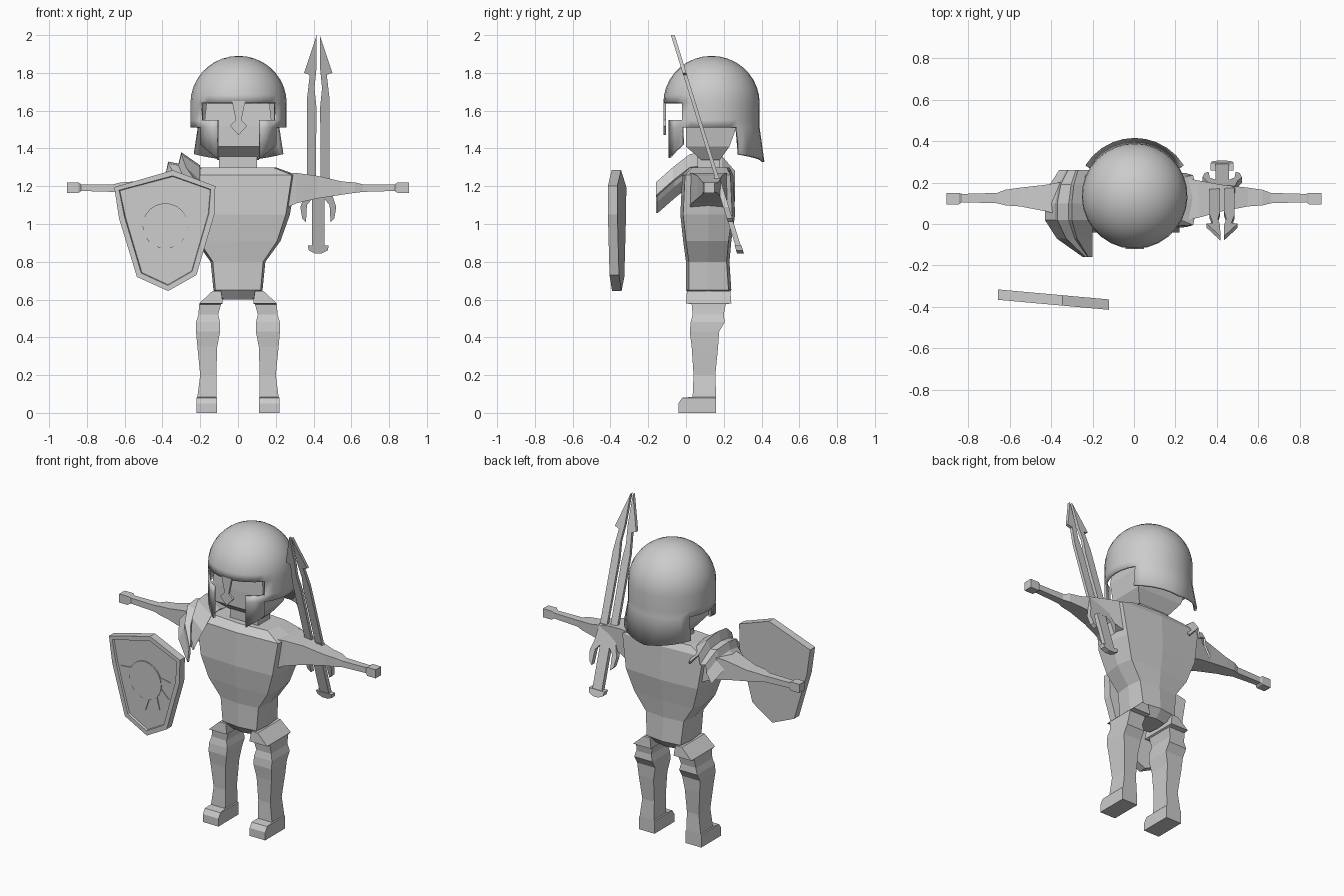
import bpy, bmesh
from math import sin, cos, pi, radians
from mathutils import Vector

if "Cube" in bpy.data.objects:
    bpy.data.objects.remove(bpy.data.objects["Cube"])

GREY = (0.6, 0.6, 0.6, 1)
grey = bpy.data.materials.new("plain grey")
grey.use_nodes = True
grey.diffuse_color = GREY
grey.node_tree.nodes["Principled BSDF"].inputs["Base Color"].default_value = GREY


def finish(name, bm):
    bmesh.ops.recalc_face_normals(bm, faces=bm.faces)
    mesh = bpy.data.meshes.new(name)
    bm.to_mesh(mesh)
    bm.free()
    mesh.materials.append(grey)
    obj = bpy.data.objects.new(name, mesh)
    bpy.context.collection.objects.link(obj)
    return obj


def loft(name, rings, closed=True):
    """Skin a row of point rings; closed rings get end caps."""
    bm = bmesh.new()
    rows = [[bm.verts.new(p) for p in ring] for ring in rings]
    n = len(rows[0])
    for a, b in zip(rows, rows[1:]):
        for i in range(n if closed else n - 1):
            j = (i + 1) % n
            bm.faces.new((a[i], a[j], b[j], b[i]))
    if closed:
        bm.faces.new(rows[0])
        bm.faces.new(rows[-1])
    return finish(name, bm)


def prism(name, outline, d0, d1, place):
    return loft(name, [[place(u, v, d) for u, v in outline] for d in (d0, d1)])


def box_ring(z, x0, x1, y0, y1):
    return [(x0, y0, z), (x1, y0, z), (x1, y1, z), (x0, y1, z)]


def mirrored(rings):
    return [[(-x, y, z) for x, y, z in ring] for ring in rings]


# Torso: tapered trunk with a slight ridge down chest and back
def torso_ring(z, w, yf, yb):
    f = w * 0.92
    return [(-f, yf + 0.015, z), (0, yf, z), (f, yf + 0.015, z), (w, 0.12, z),
            (f, yb - 0.015, z), (0, yb, z), (-f, yb - 0.015, z), (-w, 0.12, z)]


loft("torso", [torso_ring(*r) for r in (
    (0.6, 0.08, 0.04, 0.2), (0.65, 0.13, 0, 0.24), (0.8, 0.145, 0, 0.23),
    (0.91, 0.225, -0.015, 0.24), (1.05, 0.275, -0.03, 0.26),
    (1.26, 0.31, -0.02, 0.25), (1.3, 0.2, 0.02, 0.23))])
loft("neck", [box_ring(z, -0.1, 0.1, 0.06, 0.18) for z in (1.25, 1.38)])
loft("head", [box_ring(*r) for r in (
    (1.34, -0.11, 0.11, 0.08, 0.18), (1.41, -0.16, 0.16, 0, 0.23),
    (1.52, -0.18, 0.18, 0, 0.27), (1.7, -0.16, 0.16, 0.01, 0.27))])

# Legs, feet and arms, built for one side and repeated for the other
leg = [box_ring(*r) for r in (
    (0, 0.11, 0.22, -0.04, 0.16), (0.05, 0.11, 0.22, -0.04, 0.16),
    (0.08, 0.11, 0.22, -0.02, 0.16), (0.085, 0.115, 0.215, 0.035, 0.16),
    (0.2, 0.115, 0.2, 0.04, 0.155), (0.35, 0.11, 0.215, 0.03, 0.17),
    (0.43, 0.095, 0.222, 0.02, 0.175), (0.48, 0.095, 0.222, 0.025, 0.205),
    (0.52, 0.105, 0.21, 0.035, 0.2), (0.575, 0.09, 0.205, 0.03, 0.21),
    (0.58, 0.08, 0.205, 0, 0.24), (0.645, 0.09, 0.135, 0.005, 0.235))]


def arm_ring(x, y0, y1, z0, z1):
    return [(x, y0, z0), (x, y1, z0), (x, y1, z1), (x, y0, z1)]


arm = [arm_ring(*r) for r in (
    (0.2, 0.01, 0.23, 1.06, 1.27), (0.31, 0.03, 0.21, 1.11, 1.27),
    (0.42, 0.06, 0.19, 1.135, 1.255), (0.55, 0.085, 0.175, 1.155, 1.225),
    (0.62, 0.09, 0.165, 1.165, 1.22), (0.66, 0.1, 0.15, 1.17, 1.21),
    (0.83, 0.105, 0.145, 1.175, 1.21), (0.845, 0.095, 0.15, 1.165, 1.22),
    (0.905, 0.095, 0.15, 1.165, 1.22))]
for part, rings in (("leg", leg), ("arm", arm)):
    loft("left_" + part, rings)
    loft("right_" + part, mirrored(rings))

# Helmet: domed shell with eye slots, cheek guards and a flared neck guard
half = [0, 14, 27, 40, 52, 64, 76, 88, 100, 111, 122, 134, 146, 158, 169, 180]
angles = half + [-a for a in half[-2:0:-1]]
levels = [(1.35, 1), (1.51, 1), (1.55, 1), (1.64, 1)]
levels += [(1.64 + 0.25 * sin(radians(a)), cos(radians(a))) for a in range(10, 90, 10)]
bm = bmesh.new()
grid = []
for row, (z, scale) in enumerate(levels):
    ring = []
    for a in angles:
        b, r, h = abs(a), 0.255 * scale, z
        if row == 0:
            if b < 100:
                h += 0.07 * min(max((b - 27) / 25, 0), 1)
            else:
                h += 0.02 - 0.04 * (b - 122) / 58
                r += 0.025
        t = radians(a)
        ring.append(bm.verts.new((r * sin(t) + 0.003, 0.135 - r * cos(t), h)))
    grid.append(ring)
for row in range(len(grid) - 1):
    for i in range(len(angles)):
        j = (i + 1) % len(angles)
        mid = abs(angles[i] + angles[j]) / 2 if angles[i] * angles[j] >= 0 else 175
        if j == 0:
            mid = 7
        keep = (27 < mid < 52 or mid > 122, mid > 27, mid > 52)
        if row > 2 or keep[row]:
            bm.faces.new((grid[row][i], grid[row][j], grid[row + 1][j], grid[row + 1][i]))
crown = bm.verts.new((0.003, 0.135, 1.89))
for i in range(len(angles)):
    bm.faces.new((grid[-1][i], grid[-1][(i + 1) % len(angles)], crown))
bmesh.ops.delete(bm, geom=[v for v in bm.verts if not v.link_faces], context="VERTS")
helmet = finish("helmet", bm)
shell = helmet.modifiers.new("shell", "SOLIDIFY")
shell.thickness = 0.015
bpy.context.view_layer.objects.active = helmet
helmet.select_set(True)
bpy.ops.object.shade_smooth_by_angle(angle=radians(35))
nose = [(0.035, 1.65), (0.015, 1.55), (0.045, 1.52), (0, 1.47),
        (-0.045, 1.52), (-0.015, 1.55), (-0.035, 1.65)]
prism("nose_guard", nose, -0.12, -0.105, lambda u, v, d: (u + 0.003, d, v))

# Shoulder guard: ridged overlapping plates drooping to a point in front
ridges = [(-0.2, 1.31), (-0.3, 1.38), (-0.315, 1.32), (-0.37, 1.33),
          (-0.38, 1.28), (-0.43, 1.22)]
sections = [(0.26, 0.7, -0.1), (0.19, 0.9, -0.02), (0.1, 1, 0), (0.02, 1, -0.01),
            (-0.07, 0.75, -0.08), (-0.16, 0.2, -0.16)]
guard = loft("shoulder_guard", [[(-0.2 + (x + 0.2) * s, y, z + drop) for x, z in ridges]
                                for y, s, drop in sections], closed=False)
guard.modifiers.new("thickness", "SOLIDIFY").thickness = 0.012


# Shield: angled slab with a raised rim and a sun emblem
def on_shield(u, v, d):
    return (-0.385 + u, -0.365 - 0.09 * u + d, v)


outline = [(0.04, 1.285), (0.265, 1.2), (0.26, 1.05), (0.165, 0.73), (0.015, 0.645),
           (-0.15, 0.72), (-0.245, 1.03), (-0.27, 1.195)]
shield = prism("shield", outline, -0.025, 0.025, on_shield)
bm = bmesh.new()
bm.from_mesh(shield.data)
face = min(bm.faces, key=lambda f: f.normal.y)
bmesh.ops.inset_region(bm, faces=[face], thickness=0.03)
bmesh.ops.inset_region(bm, faces=[face], thickness=0.004, depth=-0.012)
bm.to_mesh(shield.data)
bm.free()


def sun_point(angle, r):
    return (r * sin(angle), 0.99 - r * cos(angle))


disc = [sun_point(2 * pi * i / 24, 0.12) for i in range(24)]
prism("sun_disc", disc, -0.021, -0.012, on_shield)
for k in range(-3, 4):
    a = radians(34 * k)
    ray = [sun_point(a - 0.24, 0.115), sun_point(a, 0.19), sun_point(a + 0.24, 0.115)]
    prism("sun_ray", ray, -0.018, -0.012, on_shield)


# Sword: split blade, hooked guard, grip and pommel, leaning forward
def on_sword(u, v, d):
    return (0.425 + u, -0.07 + (2 - v) * 0.31 + d, v)


blade = [(0.008, 2), (0.075, 1.8), (0.045, 1.79), (0.06, 1.66), (0.06, 1.24),
         (0.012, 1.24), (0.01, 1.62), (0.02, 1.72), (0.01, 1.82)]
hook = [(0, 1.25), (0.06, 1.25), (0.075, 1.15), (0.095, 1.09), (0.085, 1.03),
        (0.065, 1.01), (0.06, 1.1), (0.035, 1.13), (0, 1.13)]
for side, s in (("left", 1), ("right", -1)):
    prism(side + "_blade", [(s * u, v) for u, v in blade], -0.01, 0.01, on_sword)
    prism(side + "_sword_guard", [(s * u, v) for u, v in hook], -0.015, 0.015, on_sword)
grip = [(-0.033, 1.14), (0.033, 1.14), (0.033, 0.87), (-0.033, 0.87)]
prism("grip", grip, -0.014, 0.014, on_sword)
pommel = [(-0.055, 0.885), (0.055, 0.885), (0.05, 0.86), (0.02, 0.845),
          (-0.02, 0.845), (-0.05, 0.86)]
prism("pommel", pommel, -0.018, 0.018, on_sword)
